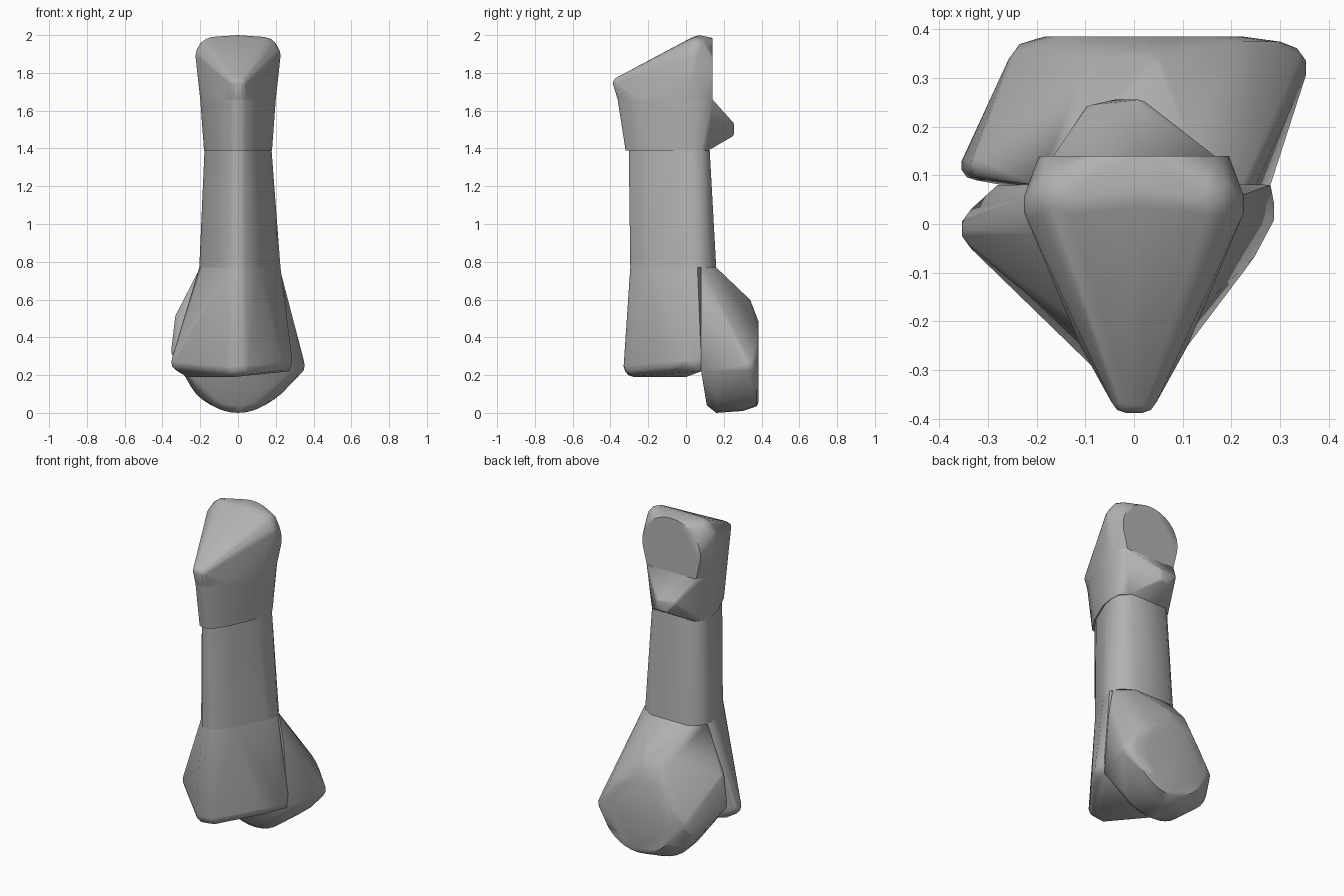
import bpy, bmesh, math
from mathutils import Vector

cube = bpy.data.objects.get("Cube")
if cube:
    bpy.data.objects.remove(cube, do_unlink=True)

grey = bpy.data.materials.new("bone_grey")
grey.use_nodes = True
COLOUR = (0.45, 0.45, 0.45, 1)
grey.diffuse_color = COLOUR
grey.node_tree.nodes["Principled BSDF"].inputs["Base Color"].default_value = COLOUR


def ball(x, y, z, r):
    """Points of a small sphere, for a rounded hull corner."""
    bm = bmesh.new()
    bmesh.ops.create_icosphere(bm, subdivisions=2, radius=r)
    pts = [v.co + Vector((x, y, z)) for v in bm.verts]
    bm.free()
    return pts


def disc(x, y, z, rx, rz, n=32):
    """Points of an upright ellipse facing along y."""
    return [(x + rx * math.cos(a), y, z + rz * math.sin(a))
            for a in (i * math.tau / n for i in range(n))]


def level(z, outline):
    """A flat cross-section at one height."""
    return [(x, y, z) for x, y in outline]


def mirrored(half):
    return half + [(-x, y) for x, y in half]


def hull(name, points):
    """Solid convex part around the given points."""
    bm = bmesh.new()
    for p in points:
        bm.verts.new(p)
    res = bmesh.ops.convex_hull(bm, input=bm.verts[:])
    inner = {g for g in res["geom_interior"] + res["geom_unused"]
             if isinstance(g, bmesh.types.BMVert)}
    bmesh.ops.delete(bm, geom=list(inner), context="VERTS")
    bmesh.ops.dissolve_limit(bm, angle_limit=0.01, verts=bm.verts[:], edges=bm.edges[:])
    bmesh.ops.recalc_face_normals(bm, faces=bm.faces[:])
    mesh = bpy.data.meshes.new(name)
    bm.to_mesh(mesh)
    bm.free()
    mesh.materials.append(grey)
    ob = bpy.data.objects.new(name, mesh)
    bpy.context.collection.objects.link(ob)
    bpy.ops.object.select_all(action="DESELECT")
    ob.select_set(True)
    bpy.context.view_layer.objects.active = ob
    bpy.ops.object.shade_smooth_by_angle(angle=math.radians(42))


# Cross-sections shared by neighbouring parts
COLLAR = mirrored([(.015, -.362), (.04, -.35), (.11, -.25), (.18, -.08), (.20, .02), (.195, .09), (.165, .14)])
NECK = mirrored([(.015, -.32), (.04, -.31), (.10, -.22), (.165, -.07), (.18, .02), (.175, .08), (.14, .12)])
SHAFT_TOP = mirrored([(.012, -.303), (.035, -.295), (.095, -.21), (.16, -.06), (.177, .02), (.17, .08), (.12, .125)])
SHAFT_LOW = [(-.205, .06), (-.19, -.02), (-.18, .12), (-.12, .16), (.12, .16), (.19, .12), (.225, .06),
             (.205, -.02), (.11, -.20), (.04, -.287), (.012, -.295), (-.04, -.287), (-.10, -.21)]

# Upper end with a pointed front and a round flat back
head = level(1.66, COLLAR) + disc(0, .14, 1.805, .195, .18)
for s in (-1, 1):
    head += ball(s * .015, -.355, 1.745, .033)
    head += ball(s * .14, .055, 1.92, .07)
    head += ball(s * .173, .04, 1.89, .055)
head += ball(0, .07, 1.93, .07)
hull("upper_head", head)

# Neck, swelling into a blunt bump at the rear
hull("upper_neck", level(1.66, COLLAR) + level(1.39, NECK)
     + ball(-.085, .225, 1.53, .02) + ball(.01, .235, 1.525, .02)
     + ball(-.04, .235, 1.48, .02) + ball(.01, .235, 1.48, .02))

# Middle shaft
hull("shaft", level(1.40, SHAFT_TOP) + level(.77, SHAFT_LOW))

# Front half of the lower end, cut flat at the back
front = level(.77, [(x, min(y, .08)) for x, y in SHAFT_LOW])
front += ball(-.025, -.275, .245, .055) + ball(.025, -.275, .25, .055)
front += ball(-.305, -.01, .27, .05) + ball(.235, .025, .28, .055)
front += ball(.195, -.05, .27, .055) + level(.19, [(-.27, .0), (-.05, .0)])
front += level(.22, [(.27, .08), (-.27, .08)]) + level(.30, [(.28, .08), (-.28, .08)])
hull("lower_front_lobe", front)

# Back half of the lower end, with a round flat back
back = level(.77, [(-.20, .08), (.22, .08), (-.12, .16), (.12, .16)])
back += disc(.02, .385, .27, .20, .21) + disc(.06, .374, .26, .24, .225)
back += ball(.305, .32, .25, .05) + ball(-.20, .32, .27, .06)
back += ball(-.325, .12, .33, .03) + ball(-.305, .12, .50, .03)
back += ball(.04, .30, .57, .05) + ball(-.06, .30, .56, .05)
back += level(.60, [(.25, .08)]) + level(.22, [(.28, .08), (-.27, .08)])
back += disc(0, .30, .22, .27, .21) + disc(0, .16, .20, .23, .20) + disc(0, .11, .22, .22, .18)
hull("lower_back_lobe", back)
